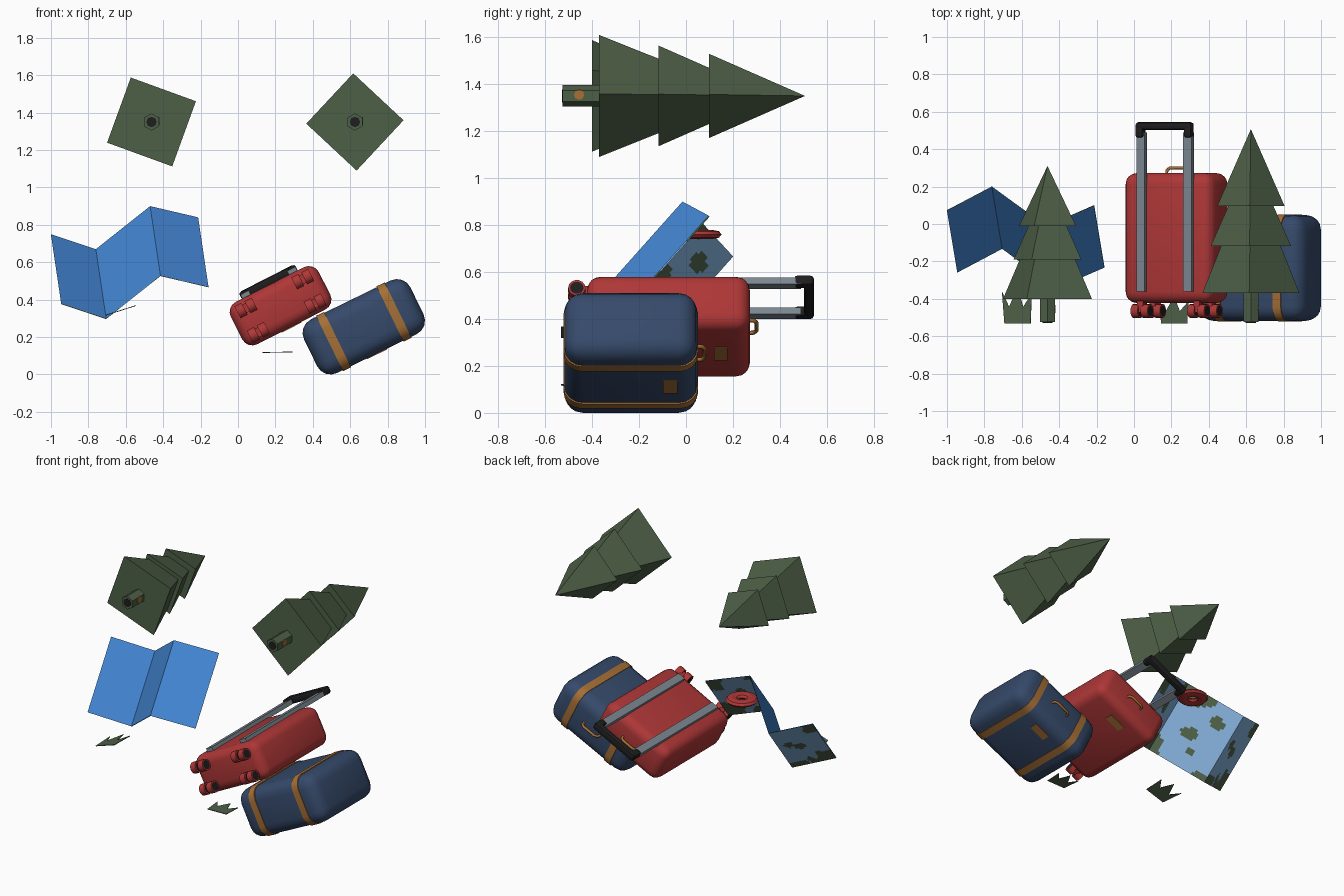
import bpy, bmesh, math
from mathutils import Matrix, Vector

if "Cube" in bpy.data.objects:
    bpy.data.objects.remove(bpy.data.objects["Cube"])


def mat(name, r, g, b):
    m = bpy.data.materials.new(name)
    m.diffuse_color = (r, g, b, 1)
    m.use_nodes = True
    m.node_tree.nodes["Principled BSDF"].inputs["Base Color"].default_value = m.diffuse_color
    return m


RED = mat("red", 0.43, 0.038, 0.038)
NAVY = mat("navy", 0.036, 0.068, 0.145)
BROWN = mat("leather brown", 0.38, 0.16, 0.037)
GREY = mat("steel grey", 0.2, 0.24, 0.28)
BLACK = mat("black", 0.013, 0.013, 0.014)
GREEN = mat("forest green", 0.075, 0.115, 0.062)
BLUE = mat("map blue", 0.056, 0.24, 0.66)
SEA = mat("sea blue", 0.22, 0.42, 0.68)


def finish(name, bm, mats, matrix=Matrix(), smooth=False, recalc=True):
    if recalc:
        bmesh.ops.recalc_face_normals(bm, faces=bm.faces)
    me = bpy.data.meshes.new(name)
    bm.to_mesh(me)
    bm.free()
    for m in mats:
        me.materials.append(m)
    ob = bpy.data.objects.new(name, me)
    bpy.context.collection.objects.link(ob)
    ob.matrix_world = matrix
    if smooth:
        bpy.ops.object.select_all(action='DESELECT')
        ob.select_set(True)
        bpy.context.view_layer.objects.active = ob
        bpy.ops.object.shade_smooth_by_angle(angle=math.radians(40))
    return ob


def box(name, loc, size, m, matrix=Matrix(), bevel=0, seg=3, axis=None):
    """Box, optionally rounded; axis limits rounding to edges along that axis."""
    bm = bmesh.new()
    bmesh.ops.create_cube(bm, size=1, matrix=Matrix.Translation(loc) @ Matrix.Diagonal((*size, 1)))
    if bevel:
        edges = [e for e in bm.edges if axis is None
                 or abs((e.verts[0].co - e.verts[1].co).normalized()[axis]) > 0.9]
        bmesh.ops.bevel(bm, geom=edges, offset=bevel, segments=seg, profile=0.5, affect='EDGES')
    return finish(name, bm, [m], matrix, smooth=bevel > 0)


def loft(bm, rings, n, cx, cz, ang):
    """Prism or pyramid along y from (y, radius) rings."""
    loops = []
    for y, r in rings:
        if r == 0:
            loops.append([bm.verts.new((cx, y, cz))])
        else:
            loops.append([bm.verts.new((cx + r * math.cos(ang + math.tau * i / n), y,
                                        cz + r * math.sin(ang + math.tau * i / n))) for i in range(n)])
    for a, b in zip(loops, loops[1:]):
        for i in range(n):
            j = (i + 1) % n
            bm.faces.new([a[i], a[j], b[0]] if len(b) == 1 else [a[i], a[j], b[j], b[i]])
    for lp in (loops[0], loops[-1]):
        if len(lp) > 2:
            bm.faces.new(lp)


def frame(x, z, deg):
    """Local x runs along the case width, y along its height, z along its depth."""
    return Matrix.Translation((x, 0, z)) @ Matrix.Rotation(-math.radians(deg), 4, 'Y')


def carry_handle(name, y, half, rise, matrix):
    cu = bpy.data.curves.new(name, 'CURVE')
    cu.dimensions = '3D'
    cu.bevel_depth = 0.009
    cu.bevel_resolution = 1
    cu.use_fill_caps = True
    sp = cu.splines.new('POLY')
    pts = [(-1, -0.2), (-0.95, 0.6), (-0.65, 1), (0.65, 1), (0.95, 0.6), (1, -0.2)]
    sp.points.add(len(pts) - 1)
    for p, (a, b) in zip(sp.points, pts):
        p.co = (a * half, y + b * rise, 0, 1)
    cu.materials.append(BROWN)
    ob = bpy.data.objects.new(name, cu)
    bpy.context.collection.objects.link(ob)
    ob.matrix_world = matrix


# Red rolling suitcase
R = frame(0.2275, 0.3675, 27)
box("red_case_body", (0, -0.075, 0), (0.528, 0.695, 0.254), RED, R, 0.06, 4)
box("red_case_label", (0, 0.148, -0.128), (0.12, 0.058, 0.006), BROWN, R)
carry_handle("red_case_carry_handle", 0.27, 0.06, 0.03, R)
for s in (-1, 1):
    box("trolley_pole", (s * 0.14, 0.065, 0.135), (0.05, 0.85, 0.03), GREY, R)
    box("trolley_grip_end", (s * 0.145, 0.502, 0.14), (0.046, 0.08, 0.046), BLACK, R, 0.012, 2)
    for t in (-1, 1):
        u, v = s * 0.17, t * 0.073
        box("wheel_mount", (u, -0.442, v), (0.035, 0.06, 0.05), RED, R)
        for d in (-1, 1):
            bm = bmesh.new()
            bmesh.ops.create_cone(bm, cap_ends=True, segments=14, radius1=0.037, radius2=0.037, depth=0.042,
                                  matrix=Matrix.Translation((u + d * 0.03, -0.465, v))
                                  @ Matrix.Rotation(math.pi / 2, 4, 'Y'))
            # dark inset hub discs on both ends of the wheel
            caps = [f for f in bm.faces if len(f.verts) > 4]
            bmesh.ops.inset_individual(bm, faces=caps, thickness=0.008, depth=0)
            for f in bm.faces:
                f.material_index = int(len(f.verts) > 4)
            finish("wheel", bm, [RED, BLACK], R, smooth=True)
box("trolley_grip_bar", (0, 0.524, 0.14), (0.33, 0.042, 0.05), BLACK, R, 0.014, 2)

# Navy strapped suitcase
B = frame(0.6725, 0.255, 26)
box("navy_case_body", (0, -0.235, 0), (0.633, 0.566, 0.319), NAVY, B, 0.08, 4)
for s in (-1, 1):
    box("navy_case_strap", (s * 0.18, -0.235, 0), (0.048, 0.574, 0.329), BROWN, B, 0.08, 4, axis=0)
box("navy_case_label", (0, -0.067, -0.1605), (0.12, 0.06, 0.006), BROWN, B)
carry_handle("navy_case_carry_handle", 0.05, 0.065, 0.03, B)


# Pine trees: four-sided tiers on a six-sided trunk
def tree(x, deg, tiers, trunk_top):
    z = 1.35
    for y0, r, y1 in tiers:
        bm = bmesh.new()
        loft(bm, [(y0, r), (y1, 0)], 4, x, z, math.radians(deg))
        finish("tree_tier", bm, [GREEN])
    bm = bmesh.new()
    loft(bm, [(-0.525, 0.046), (trunk_top + 0.01, 0.046)], 6, x, z, math.radians(30))
    finish("tree_trunk", bm, [GREEN])
    bm = bmesh.new()
    loft(bm, [(-0.528, 0.028), (-0.524, 0.028)], 8, x, z, 0)
    finish("trunk_end", bm, [BLACK])
    bm = bmesh.new()
    bmesh.ops.create_cone(bm, cap_ends=True, segments=8, radius1=0.022, radius2=0.022, depth=0.006,
                          matrix=Matrix.Translation((x + 0.04, -0.455, z + 0.005))
                          @ Matrix.Rotation(math.pi / 2, 4, 'Y'))
    finish("trunk_patch", bm, [BROWN])


tree(0.625, 2, [(-0.37, 0.26, 0.28), (-0.118, 0.215, 0.37), (0.097, 0.18, 0.507)], -0.37)
tree(-0.4625, 25, [(-0.40, 0.262, 0.16), (-0.19, 0.2, 0.22), (-0.01, 0.168, 0.31)], -0.40)

# Folded map: plain front, sea and land on the back
TOP = [Vector(p) for p in ((-1, 0.07, 0.75), (-0.76, 0.197, 0.67), (-0.47, -0.015, 0.9), (-0.213, 0.097, 0.84))]
DROP = Vector((0.055, -0.33, -0.37))
bm = bmesh.new()
for a, b in zip(TOP, TOP[1:]):
    bm.faces.new([bm.verts.new(p) for p in (a + DROP, b + DROP, b, a)])
bmesh.ops.remove_doubles(bm, verts=bm.verts, dist=0.0001)
finish("map_front", bm, [BLUE], recalc=False)

# land blobs: across 0..3, up 0..1, radii
LAND = [(0, 0, 0.55, 0.3), (0.9, 0, 0.35, 0.14), (0, 0.95, 0.25, 0.2), (0.55, 0.5, 0.13, 0.09),
        (0.75, 0.6, 0.1, 0.07), (1.3, 0.75, 0.12, 0.08), (1.6, 0.45, 0.15, 0.07), (1.45, 0.25, 0.08, 0.05),
        (1.8, 0.95, 0.3, 0.13), (2.1, 0.05, 0.3, 0.2), (3, 0.1, 0.5, 0.25), (3, 0.9, 0.4, 0.22),
        (2.4, 0.6, 0.12, 0.1)]


def is_land(s, t):
    k = 1 + 0.25 * math.sin(9 * s + 14 * t) + 0.2 * math.sin(17 * s - 11 * t)
    return any(((s - a) / p) ** 2 + ((t - b) / q) ** 2 < k for a, b, p, q in LAND)


N = 24
bm = bmesh.new()
OFF = Vector((0, 0.004, -0.004))
for k in range(3):
    grid = [[bm.verts.new(TOP[k].lerp(TOP[k + 1], i / N) + DROP * (1 - j / N) + OFF)
             for j in range(N + 1)] for i in range(N + 1)]
    for i in range(N):
        for j in range(N):
            f = bm.faces.new((grid[i][j], grid[i][j + 1], grid[i + 1][j + 1], grid[i + 1][j]))
            f.material_index = int(is_land(k + (i + 0.5) / N, (j + 0.5) / N))
finish("map_back", bm, [SEA, GREEN], recalc=False)

# Red ring behind the map
bpy.ops.mesh.primitive_torus_add(location=(-0.455, 0.05, 0.76), major_radius=0.062, minor_radius=0.04,
                                 major_segments=20, minor_segments=8)
ring = bpy.context.object
ring.name = "red_ring"
ring.scale.z = 0.48
ring.data.materials.append(RED)
bpy.ops.object.shade_smooth_by_angle(angle=math.radians(40))

# Spiky grass tufts
TUFT = [(-0.07, 0), (-0.083, 0.17), (-0.045, 0.09), (0, 0.195), (0.03, 0.09), (0.076, 0.16), (0.07, 0)]
for x, z, slope, sy in ((-0.622, 0.342, 0.32, 1), (0.215, 0.117, 0.02, 0.75)):
    bm = bmesh.new()
    bm.faces.new([bm.verts.new((x + a, -0.533 + b * sy, z + a * slope)) for a, b in TUFT])
    ob = finish("grass_tuft", bm, [GREEN])
    ob.modifiers.new("thickness", 'SOLIDIFY').thickness = 0.004
